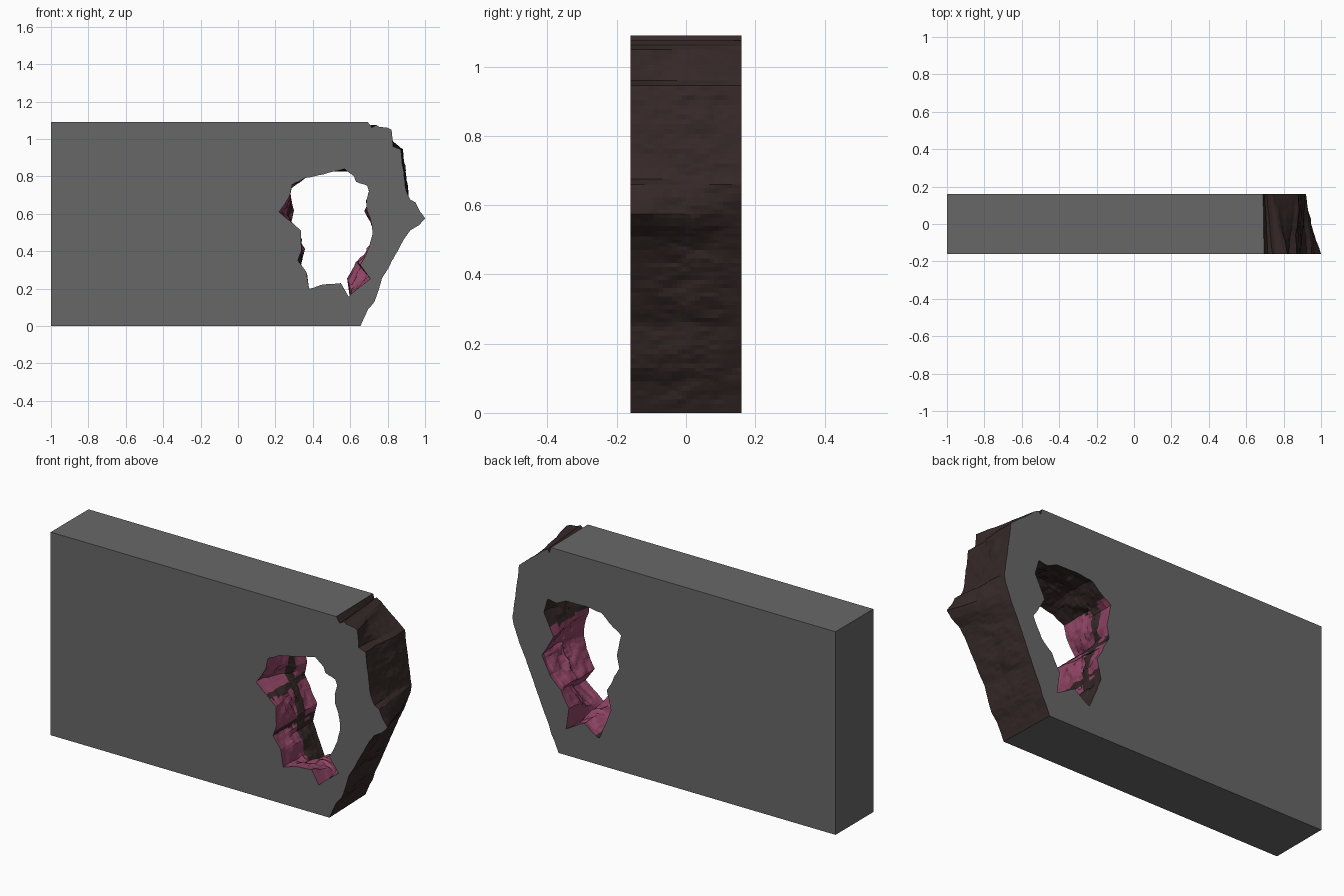
import bpy, bmesh, math
from mathutils import Vector, noise

if "Cube" in bpy.data.objects:
    bpy.data.objects.remove(bpy.data.objects["Cube"])

H, D = 1.09, 0.16           # wall height, half depth
ROWS = 24                   # steps through the wall thickness
CX, CZ = 0.5, 0.5           # middle of the hole


def material(name, rgb):
    m = bpy.data.materials.new(name)
    m.diffuse_color = (*rgb, 1)
    m.use_nodes = True
    m.node_tree.nodes["Principled BSDF"].inputs["Base Color"].default_value = m.diffuse_color
    return m


mats = [material("grey_plaster", (0.137, 0.137, 0.137)),
        material("dark_rubble", (0.036, 0.022, 0.021)),
        material("pink_brick", (0.28, 0.06, 0.13))]

# Broken end: height, x at the front face, x at the back face
end = [(0, .655, .645), (.09, .695, .685), (.13, .73, .70), (.25, .77, .755), (.36, .83, .80),
       (.47, .89, .85), (.51, .92, .868), (.54, .97, .88), (.575, 1.0, .895), (.61, .975, .91),
       (.66, .95, .92), (.675, .92, .917), (.72, .90, .91), (.82, .885, .895), (.945, .87, .88),
       (.96, .83, .86), (1.05, .82, .75), (1.06, .80, .74), (1.065, .755, .73),
       (1.075, .74, .71), (1.06, .715, .70), (H, .695, .69)]

# Hole outlines on the two faces, counter-clockwise seen from the front
front_hole = [(.72, .49), (.71, .57), (.69, .62), (.685, .67), (.70, .72), (.69, .75), (.63, .77),
              (.62, .80), (.57, .84), (.46, .81), (.36, .79), (.29, .755), (.28, .70), (.25, .65),
              (.22, .61), (.28, .56), (.335, .51), (.34, .41), (.32, .35), (.365, .29), (.38, .20),
              (.45, .22), (.55, .23), (.59, .16), (.63, .19), (.71, .25), (.655, .325), (.70, .42)]
back_hole = [(.744, .50), (.673, .613), (.732, .73), (.708, .81), (.655, .80), (.60, .826),
             (.476, .83), (.393, .82), (.345, .78), (.274, .73), (.298, .616), (.286, .55),
             (.357, .41), (.333, .31), (.405, .14), (.494, .20), (.60, .14), (.583, .255),
             (.63, .34), (.696, .40)]


def angle(p):
    return math.atan2(p[1] - CZ, p[0] - CX) % math.tau


def radius(outline, a):
    """Distance from the hole middle to the outline in direction a."""
    d = Vector((math.cos(a), math.sin(a)))
    pts = sorted(outline, key=angle)
    for i, p in enumerate(pts):
        q = pts[(i + 1) % len(pts)]
        span = (angle(q) - angle(p)) % math.tau
        if (a - angle(p)) % math.tau <= span + 1e-9:
            p, q = Vector(p) - Vector((CX, CZ)), Vector(q) - Vector((CX, CZ))
            return p.cross(q) / d.cross(q - p)
    return 0.25


bm = bmesh.new()
depths = [-D + 2 * D * j / ROWS for j in range(ROWS + 1)]

# Broken end grid, lofted from the front profile to the back profile
steps = []
for k, (a, b) in enumerate(zip(end, end[1:])):
    n = max(1, round(math.dist(a[:2], b[:2]) / 0.014))
    steps += [tuple(u + (v - u) * i / n for u, v in zip(a, b)) for i in range(n)]
steps.append(end[-1])
end_grid = []
for z, xf, xb in steps:
    row = []
    edge = min(1, z / .05, (H - z) / .05)
    for j, y in enumerate(depths):
        t = j / ROWS
        x = xf + (xb - xf) * t
        rough = noise.fractal(Vector((3, y * 7, z * 14)), 0.8, 2, 4)
        inner = .3 + .7 * math.sin(math.pi * t)
        x += .011 * rough * edge * inner
        row.append(bm.verts.new((min(x, 1.0), y, z)))
    end_grid.append(row)

# Hole lining grid
angles = sorted([angle(p) for p in front_hole + back_hole] +
                [math.tau * i / 120 for i in range(120)])
angles = [a for i, a in enumerate(angles) if i == 0 or a - angles[i - 1] > 0.004]
hole_grid = []
for a in angles:
    rf, rb = radius(front_hole, a), radius(back_hole, a)
    row = []
    for j, y in enumerate(depths):
        t = j / ROWS
        s = t * t * (3 - 2 * t)
        r = rf + (rb - rf) * s
        x, z = CX + r * math.cos(a), CZ + r * math.sin(a)
        # chipped bricks: each brick-sized cell is set back by its own amount
        cell = noise.cell(Vector((math.floor(z / .17) * 1.7, math.floor(y / .12) * 2.3,
                                  5 if x < CX else 9)))
        rough = noise.fractal(Vector((x * 14, y * 14, z * 14)), 0.8, 2, 3)
        r += math.sin(math.pi * t) * (.015 * abs(cell) + .012 * rough) + .004 * rough
        row.append(bm.verts.new((CX + r * math.cos(a), y, CZ + r * math.sin(a))))
    hole_grid.append(row)


def skin(grid, closed, rule):
    for i in range(len(grid) if closed else len(grid) - 1):
        r0, r1 = grid[i], grid[(i + 1) % len(grid)]
        for j in range(ROWS):
            f = bm.faces.new((r0[j], r1[j], r1[j + 1], r0[j + 1]))
            f.material_index = rule(f.calc_center_median())


def lining_colour(c):
    """Pink bricks with dark mortar and a dark ceiling."""
    if c.x > .42:
        return 1 if c.z > .65 else 2
    if c.z > .76 or abs(c.z - .55) < .014 or abs(c.z - .36) < .012:
        return 1
    if .03 < c.y < .085 or (c.y > .03 and c.z < .33):
        return 1
    return 2


skin(end_grid, False, lambda c: 1)
skin(hole_grid, True, lining_colour)

# Plain left end, top and bottom
corner = {(s, z): bm.verts.new((-1, s * D, z)) for s in (-1, 1) for z in (0, H)}
bm.faces.new([corner[-1, 0], corner[-1, H], corner[1, H], corner[1, 0]])
for z, row in ((0, end_grid[0]), (H, end_grid[-1])):
    bm.faces.new([corner[-1, z]] + row + [corner[1, z]])

# Front and back faces, filled around the hole
for s, j in ((-1, 0), (1, ROWS)):
    outer = [corner[s, 0]] + [r[j] for r in end_grid] + [corner[s, H]]
    edges = []
    for loop in (outer, [r[j] for r in hole_grid]):
        for u, v in zip(loop, loop[1:] + loop[:1]):
            edges.append(bm.edges.get((u, v)) or bm.edges.new((u, v)))
    bmesh.ops.triangle_fill(bm, edges=edges, use_beauty=True, normal=(0, s, 0))

bmesh.ops.recalc_face_normals(bm, faces=bm.faces)
mesh = bpy.data.meshes.new("broken_wall")
bm.to_mesh(mesh)
bm.free()
for m in mats:
    mesh.materials.append(m)
wall = bpy.data.objects.new("broken_wall", mesh)
bpy.context.collection.objects.link(wall)
